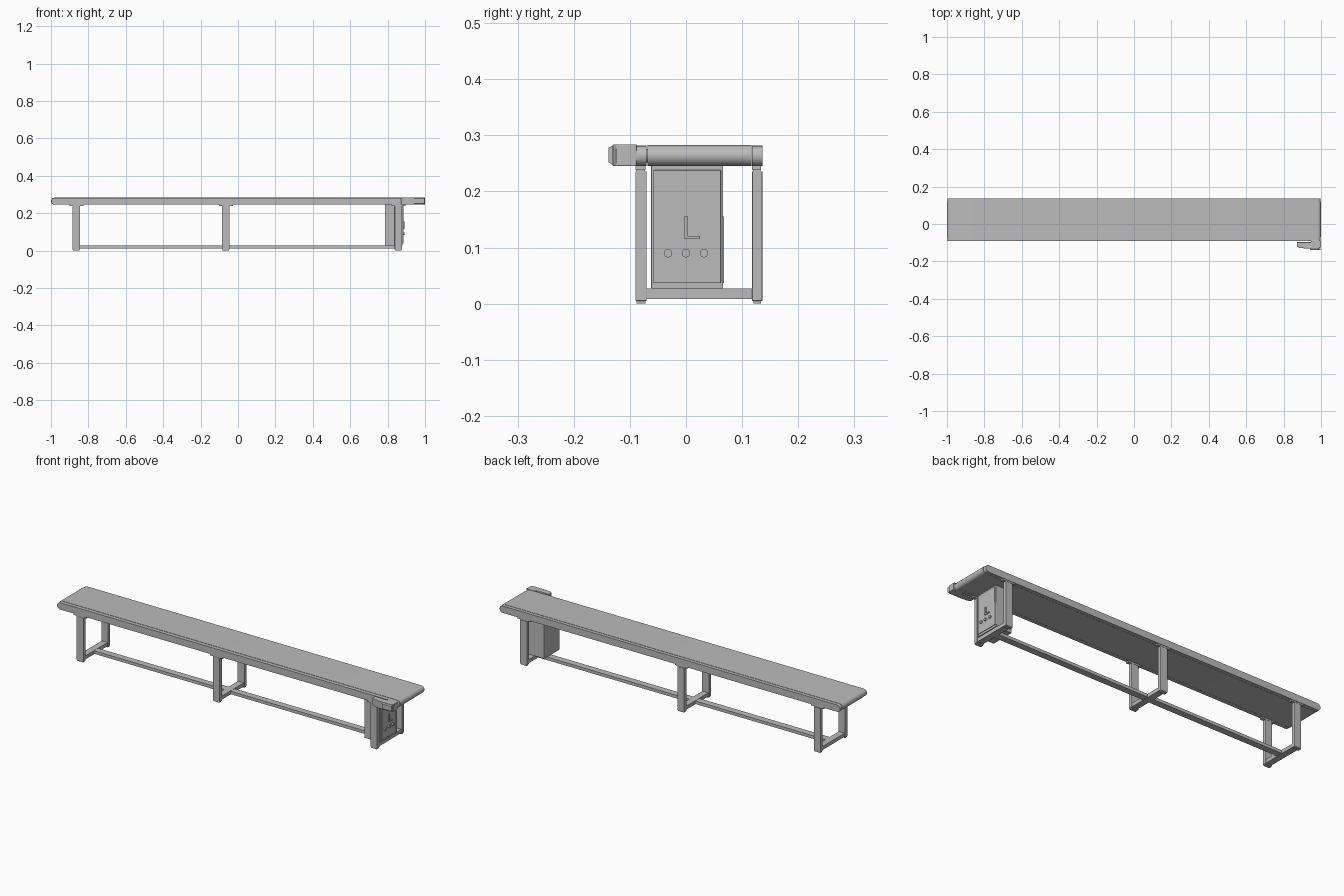
import bpy, bmesh, math
from mathutils import Vector, Matrix

if "Cube" in bpy.data.objects:
    bpy.data.objects.remove(bpy.data.objects["Cube"], do_unlink=True)

grey = bpy.data.materials.new("plain grey")
grey.use_nodes = True
GREY = (0.5, 0.5, 0.5, 1)
grey.diffuse_color = GREY
grey.node_tree.nodes["Principled BSDF"].inputs["Base Color"].default_value = GREY


def finish(name, bm, smooth=False, bevel=0):
    bmesh.ops.recalc_face_normals(bm, faces=bm.faces)
    mesh = bpy.data.meshes.new(name)
    bm.to_mesh(mesh)
    bm.free()
    mesh.materials.append(grey)
    ob = bpy.data.objects.new(name, mesh)
    bpy.context.collection.objects.link(ob)
    if bevel:
        mod = ob.modifiers.new("soft edges", 'BEVEL')
        mod.width = bevel
        mod.segments = 2
    if smooth:
        bpy.ops.object.select_all(action='DESELECT')
        ob.select_set(True)
        bpy.context.view_layer.objects.active = ob
        bpy.ops.object.shade_smooth_by_angle(angle=math.radians(35))
    return ob


def box(name, x, y, z, bevel=0):
    """Box from (min, max) pairs."""
    bm = bmesh.new()
    size = Matrix.Diagonal((x[1] - x[0], y[1] - y[0], z[1] - z[0], 1))
    mid = Matrix.Translation((sum(x) / 2, sum(y) / 2, sum(z) / 2))
    bmesh.ops.create_cube(bm, size=1, matrix=mid @ size)
    return finish(name, bm, bevel=bevel)


def extrude(name, points, offset, smooth=False, bevel=0):
    """Closed outline of 3D points swept along an offset."""
    bm = bmesh.new()
    face = bm.faces.new([bm.verts.new(p) for p in points])
    out = bmesh.ops.extrude_face_region(bm, geom=[face])
    verts = [v for v in out["geom"] if isinstance(v, bmesh.types.BMVert)]
    bmesh.ops.translate(bm, verts=verts, vec=offset)
    return finish(name, bm, smooth, bevel)


def disc(name, centre, radius, depth, axis):
    """Short cylinder along an axis."""
    bm = bmesh.new()
    turn = Vector(axis).to_track_quat('Z', 'Y').to_matrix().to_4x4()
    bmesh.ops.create_cone(bm, cap_ends=True, segments=24, radius1=radius,
                          radius2=radius, depth=depth,
                          matrix=Matrix.Translation(centre) @ turn)
    return finish(name, bm, smooth=True)


def stadium(name, half_length, y, z_mid, radius):
    """Long body with half-round ends."""
    points = []
    for side in (1, -1):
        for i in range(13):
            a = side * math.pi / 2 - math.pi * i / 12
            points.append((side * (half_length - radius) + radius * math.cos(a),
                           y[0], z_mid + radius * math.sin(a)))
    return extrude(name, points, (0, y[1] - y[0], 0), smooth=True)


# Belt and side rails
FRONT, BACK = (-0.09, -0.07), (0.118, 0.136)
stadium("belt", 1.0, (-0.069, 0.117), 0.264, 0.0185)
for name, y in (("front_rail", FRONT), ("back_rail", BACK)):
    stadium(name, 0.998, y, 0.2635, 0.0180)

# Support frames
for place, x in (("left", 0.858), ("middle", -0.065), ("right", -0.864)):
    for side, y in (("front", FRONT), ("back", BACK)):
        tag = place + "_" + side
        box(tag + "_leg", (x - 0.02, x + 0.02), y, (0.005, 0.236), 0.001)
        box(tag + "_foot", (x - 0.017, x + 0.017), (y[0] + 0.002, y[1] - 0.002), (0, 0.006))
        box(tag + "_bracket", (x - 0.037, x + 0.037), (y[0], y[1] - 0.002), (0.238, 0.2465))
        box(tag + "_bracket_stem", (x - 0.018, x + 0.018),
            (y[0] + 0.001, y[1] - 0.003), (0.234, 0.24))
    box(place + "_crossbar", (x - 0.017, x + 0.017), (FRONT[1], BACK[0]), (0.008, 0.027))

# Long floor stretcher
box("stretcher", (-0.85, 0.85), (0.005, 0.04), (0.01, 0.026))

# Control cabinet with door and buttons
box("control_cabinet", (0.785, 0.88), (-0.062, 0.066), (0.027, 0.246), 0.001)
box("cabinet_door", (0.88, 0.884), (-0.058, 0.062), (0.037, 0.238), 0.001)
for label, y in (("front", -0.032), ("middle", 0), ("back", 0.032)):
    disc(label + "_button", (0.887, y, 0.09), 0.0075, 0.008, (1, 0, 0))
box("door_handle", (0.884, 0.889), (-0.004, 0.004), (0.115, 0.155))
box("door_lever", (0.884, 0.889), (0.004, 0.025), (0.115, 0.121))
box("door_hinge", (0.87, 0.886), (0.064, 0.068), (0.037, 0.155))

# Drive motor beside the belt end
outline = [(0.998, -0.088), (0.998, -0.125), (0.985, -0.131), (0.92, -0.131),
           (0.888, -0.128), (0.872, -0.12), (0.872, -0.097), (0.945, -0.097),
           (0.95, -0.088)]
extrude("motor_housing", [(x, y, 0.245) for x, y in outline], (0, 0, 0.039), bevel=0.002)
extrude("gearbox_cover", [(0.94, -0.13, 0.247), (0.94, -0.138, 0.252),
                          (0.94, -0.138, 0.278), (0.94, -0.13, 0.282)], (0.056, 0, 0))
wedge = [(0.997, -0.125, 0.25), (0.997, -0.092, 0.246),
         (0.997, -0.092, 0.283), (0.997, -0.125, 0.276)]
extrude("gearbox_end_plate", wedge, (0.003, 0, 0))
disc("motor_shaft", (0.98, -0.085, 0.264), 0.012, 0.04, (0, 1, 0))
